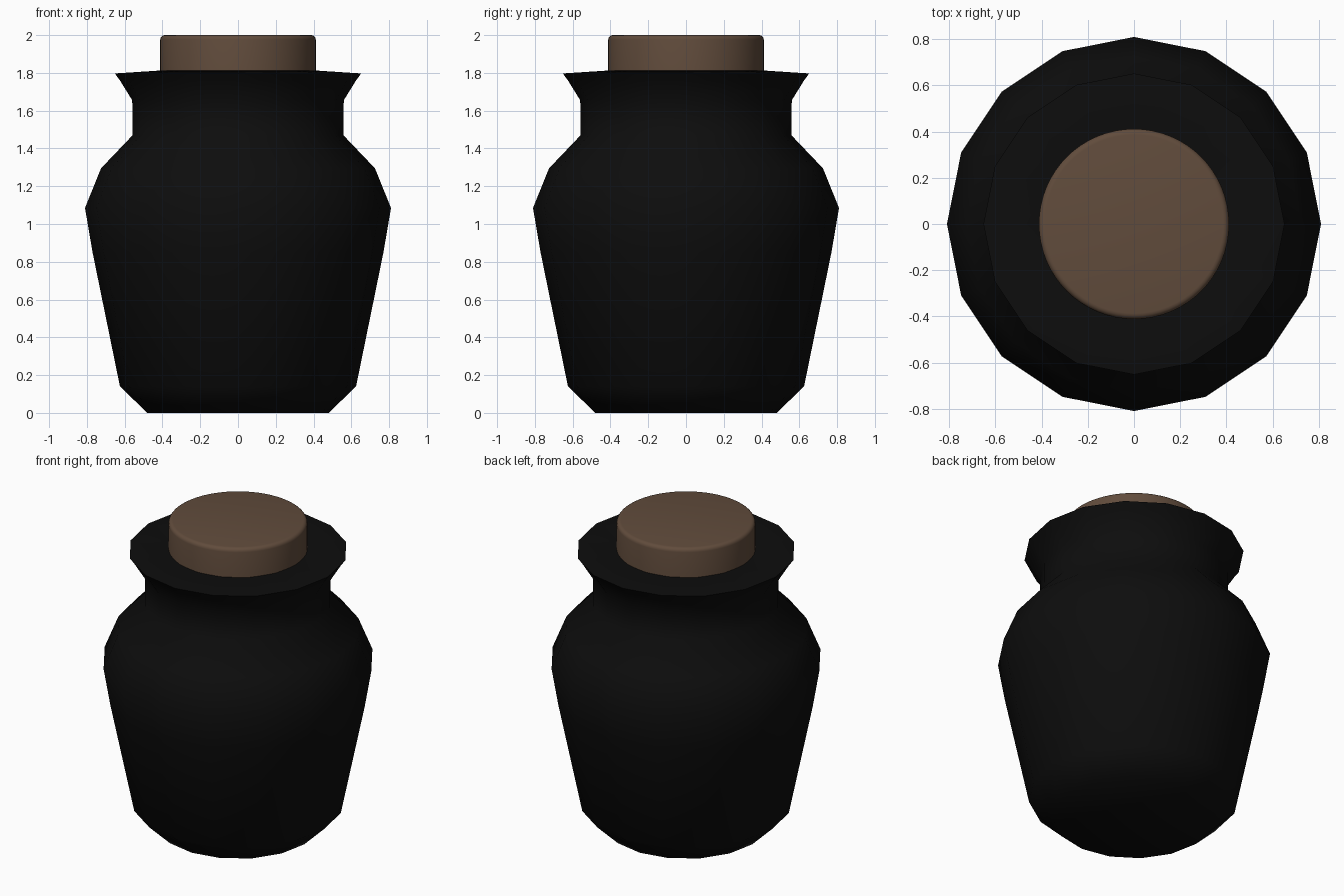
import bpy, math

if "Cube" in bpy.data.objects:
    bpy.data.objects.remove(bpy.data.objects["Cube"])


def lathe(name, profile, sides, color, angle):
    # Revolve an (radius, z) profile around z and cap both ends
    verts, faces = [], []
    for r, z in profile:
        for i in range(sides):
            a = 2 * math.pi * i / sides
            verts.append((r * math.cos(a), r * math.sin(a), z))
    for k in range(len(profile) - 1):
        for i in range(sides):
            j = (i + 1) % sides
            b, t = k * sides, (k + 1) * sides
            faces.append((b + i, b + j, t + j, t + i))
    faces.append(tuple(reversed(range(sides))))
    top = (len(profile) - 1) * sides
    faces.append(tuple(range(top, top + sides)))
    mesh = bpy.data.meshes.new(name)
    mesh.from_pydata(verts, [], faces)
    mat = bpy.data.materials.new(name + "_material")
    mat.diffuse_color = (*color, 1)
    mat.use_nodes = True
    mat.node_tree.nodes["Principled BSDF"].inputs["Base Color"].default_value = mat.diffuse_color
    mesh.materials.append(mat)
    obj = bpy.data.objects.new(name, mesh)
    bpy.context.collection.objects.link(obj)
    bpy.ops.object.select_all(action='DESELECT')
    obj.select_set(True)
    bpy.context.view_layer.objects.active = obj
    bpy.ops.object.shade_smooth_by_angle(angle=math.radians(angle))
    return obj


# Dark 16-sided jar: foot, tapered body, shoulder, neck, flared lip
jar_profile = [(0.48, 0), (0.625, 0.14), (0.77, 0.85), (0.81, 1.085),
               (0.725, 1.295), (0.558, 1.47), (0.56, 1.655),
               (0.625, 1.76), (0.652, 1.797), (0.42, 1.812), (0.38, 1.80)]
lathe("jar", jar_profile, 16, (0.004, 0.004, 0.004), 60)

# Round cork with a softened top edge, seated in the mouth
bevel = 0.025
cork_profile = [(0.412, 1.74)]
for s in range(5):
    a = math.pi / 2 * s / 4
    cork_profile.append((0.412 - bevel + bevel * math.cos(a),
                         2.0 - bevel + bevel * math.sin(a)))
lathe("cork", cork_profile, 64, (0.12, 0.072, 0.045), 35)
